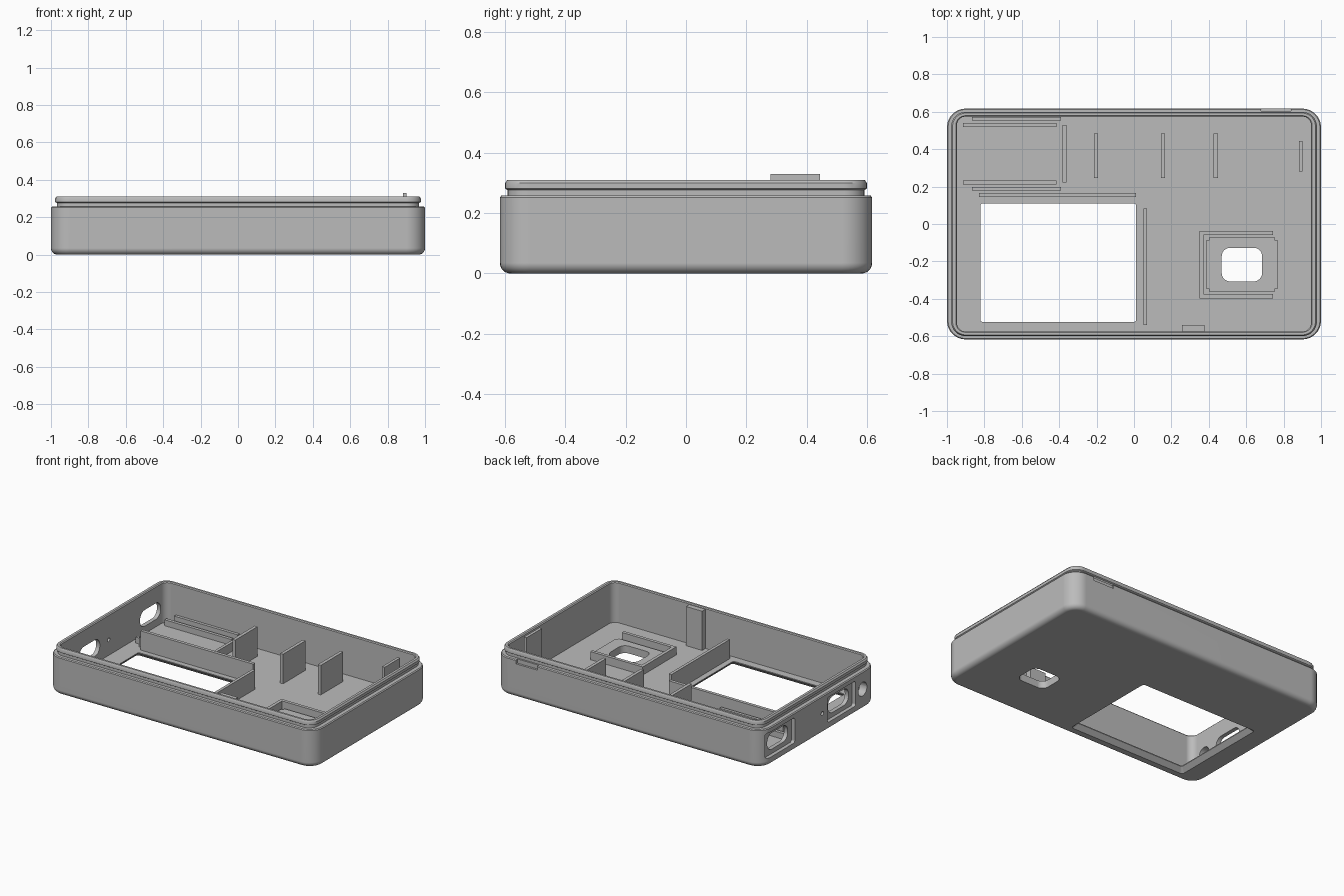
import bpy, bmesh, math

cube = bpy.data.objects.get("Cube")
if cube:
    bpy.data.objects.remove(cube, do_unlink=True)

grey = bpy.data.materials.new("plain grey")
grey.use_nodes = True
GREY = (0.5, 0.5, 0.5, 1)
grey.diffuse_color = GREY
grey.node_tree.nodes["Principled BSDF"].inputs["Base Color"].default_value = GREY


def rounded_rect(hx, hy, r, steps=8):
    """Outline of a rounded rectangle, counter-clockwise."""
    pts = []
    for k, (sx, sy) in enumerate([(1, 1), (-1, 1), (-1, -1), (1, -1)]):
        for i in range(steps + 1):
            a = math.pi / 2 * (k + i / steps)
            pts.append((sx * (hx - r) + r * math.cos(a), sy * (hy - r) + r * math.sin(a)))
    return pts


def add_object(name, bm):
    bmesh.ops.recalc_face_normals(bm, faces=bm.faces[:])
    mesh = bpy.data.meshes.new(name)
    bm.to_mesh(mesh)
    bm.free()
    mesh.materials.append(grey)
    obj = bpy.data.objects.new(name, mesh)
    bpy.context.collection.objects.link(obj)
    return obj


def loft(name, rings, centre=(0, 0), along_x=False):
    """Solid through rounded rectangles given as (half u, half v, radius, level)."""
    bm = bmesh.new()
    loops = []
    for hu, hv, r, w in rings:
        loop = []
        for u, v in rounded_rect(hu, hv, r):
            u, v = u + centre[0], v + centre[1]
            loop.append(bm.verts.new((w, u, v) if along_x else (u, v, w)))
        loops.append(loop)
    n = len(loops[0])
    for a, b in zip(loops, loops[1:]):
        for i in range(n):
            j = (i + 1) % n
            bm.faces.new((a[i], a[j], b[j], b[i]))
    bm.faces.new(loops[0])
    bm.faces.new(loops[-1])
    return add_object(name, bm)


def box(name, x0, x1, y0, y1, z0, z1):
    bm = bmesh.new()
    bmesh.ops.create_cube(bm, size=1)
    for v in bm.verts:
        v.co = ((x0 + x1) / 2 + v.co.x * (x1 - x0),
                (y0 + y1) / 2 + v.co.y * (y1 - y0),
                (z0 + z1) / 2 + v.co.z * (z1 - z0))
    return add_object(name, bm)


def activate(obj):
    bpy.ops.object.select_all(action="DESELECT")
    obj.select_set(True)
    bpy.context.view_layer.objects.active = obj


def cut(obj, cutters):
    activate(obj)
    for c in cutters:
        mod = obj.modifiers.new("cut", "BOOLEAN")
        mod.operation = "DIFFERENCE"
        mod.solver = "EXACT"
        mod.object = c
        bpy.ops.object.modifier_apply(modifier=mod.name)
    for c in cutters:
        bpy.data.objects.remove(c, do_unlink=True)


HX, HY, R, FLOOR = 1.0, 0.617, 0.1, 0.035

# Case shell: rounded bottom edge, outer wall, stepped lip, inner wall, floor
rings = []
FILLET = 0.035
for i in range(7):
    a = math.pi / 2 * i / 6
    inset = FILLET * (1 - math.sin(a))
    rings.append((HX - inset, HY - inset, R - inset, FILLET * (1 - math.cos(a))))
for inset, z in [(0, 0.252), (0.006, 0.258), (0.032, 0.258), (0.032, 0.276), (0.022, 0.281),
                 (0.022, 0.3), (0.03, 0.31), (0.047, 0.31), (0.053, 0.304), (0.053, FLOOR)]:
    rings.append((HX - inset, HY - inset * 0.8, R - inset, z))
shell = loft("case_shell", rings)

# Openings: bevelled screen window, lens hole, latch notch
LENS = (0.577, -0.217)
cutters = [
    loft("window_cutter", [(0.455, 0.355, 0.02, -0.01), (0.416, 0.316, 0.01, 0.029),
                           (0.416, 0.316, 0.01, 0.1)], (-0.405, -0.207)),
    loft("lens_cutter", [(0.108, 0.09, 0.045, z) for z in (-0.05, 0.1)], LENS),
    box("latch_cutter", 0.68, 0.84, 0.603, 0.7, 0.23, 0.27),
]

# Ports through the right-hand end wall, each with a shallow outer recess
PORT_Z = 0.14
for y in (0.415, -0.235):
    cutters.append(loft("recess_cutter", [(0.15, 0.085, 0.015, x) for x in (-1.1, -0.975)],
                        (y, PORT_Z), True))
    cutters.append(loft("port_cutter", [(0.11, 0.055, 0.05, x) for x in (-1.1, -0.9)],
                        (y, PORT_Z), True))
for y, r in ((-0.46, 0.046), (-0.03, 0.013)):
    cutters.append(loft("round_cutter", [(r, r, r * 0.99, x) for x in (-1.1, -0.9)],
                        (y, PORT_Z), True))
cut(shell, cutters)

activate(shell)
bpy.ops.object.shade_smooth_by_angle(angle=math.radians(35))
normals = shell.modifiers.new("even_normals", "WEIGHTED_NORMAL")
normals.keep_sharp = True

# Interior ribs standing on the floor
BASE = FLOOR - 0.005
for i, x in enumerate((-0.203, 0.155, 0.437)):
    box(f"tall_rib_{i + 1}", x - 0.011, x + 0.011, 0.245, 0.485, BASE, 0.235)
box("end_rib", 0.882, 0.902, 0.28, 0.445, BASE, 0.33)
box("front_pillar", 0.257, 0.377, -0.58, -0.54, BASE, 0.3)

# Walls beside the screen window
box("window_back_wall", -0.83, 0.012, 0.145, 0.167, BASE, 0.165)
box("window_side_wall", 0.05, 0.07, -0.54, 0.083, BASE, 0.165)

# Low tray: paired rails with an end stop
for side, s in (("front", -1), ("back", 1)):
    y_in, y_out = 0.376 + s * 0.154, 0.376 + s * 0.187
    box(f"tray_inner_rail_{side}", -0.915, -0.415, y_in - 0.011, y_in + 0.011, BASE, 0.075)
    box(f"tray_outer_rail_{side}", -0.865, -0.39, y_out - 0.01, y_out + 0.01, BASE, 0.1)
box("tray_end_stop", -0.381, -0.361, 0.223, 0.53, BASE, 0.095)

# Lens mount: three-sided frame around a stepped plate
box("mount_left", 0.35, 0.372, -0.397, -0.037, BASE, 0.09)
for side, s in (("front", -1), ("back", 1)):
    y = LENS[1] + s * 0.169
    box(f"mount_{side}", 0.371, 0.742, y - 0.011, y + 0.011, BASE, 0.09)
plate = box("mount_plate", 0.385, 0.77, -0.345, -0.089, BASE, 0.05)
cut(plate, [loft("plate_cutter", [(0.108, 0.09, 0.045, z) for z in (-0.05, 0.1)], LENS)])
for side, s in (("front", -1), ("back", 1)):
    y = LENS[1] + s * 0.136
    box(f"mount_plate_strip_{side}", 0.4, 0.755, y - 0.009, y + 0.009, BASE, 0.05)
